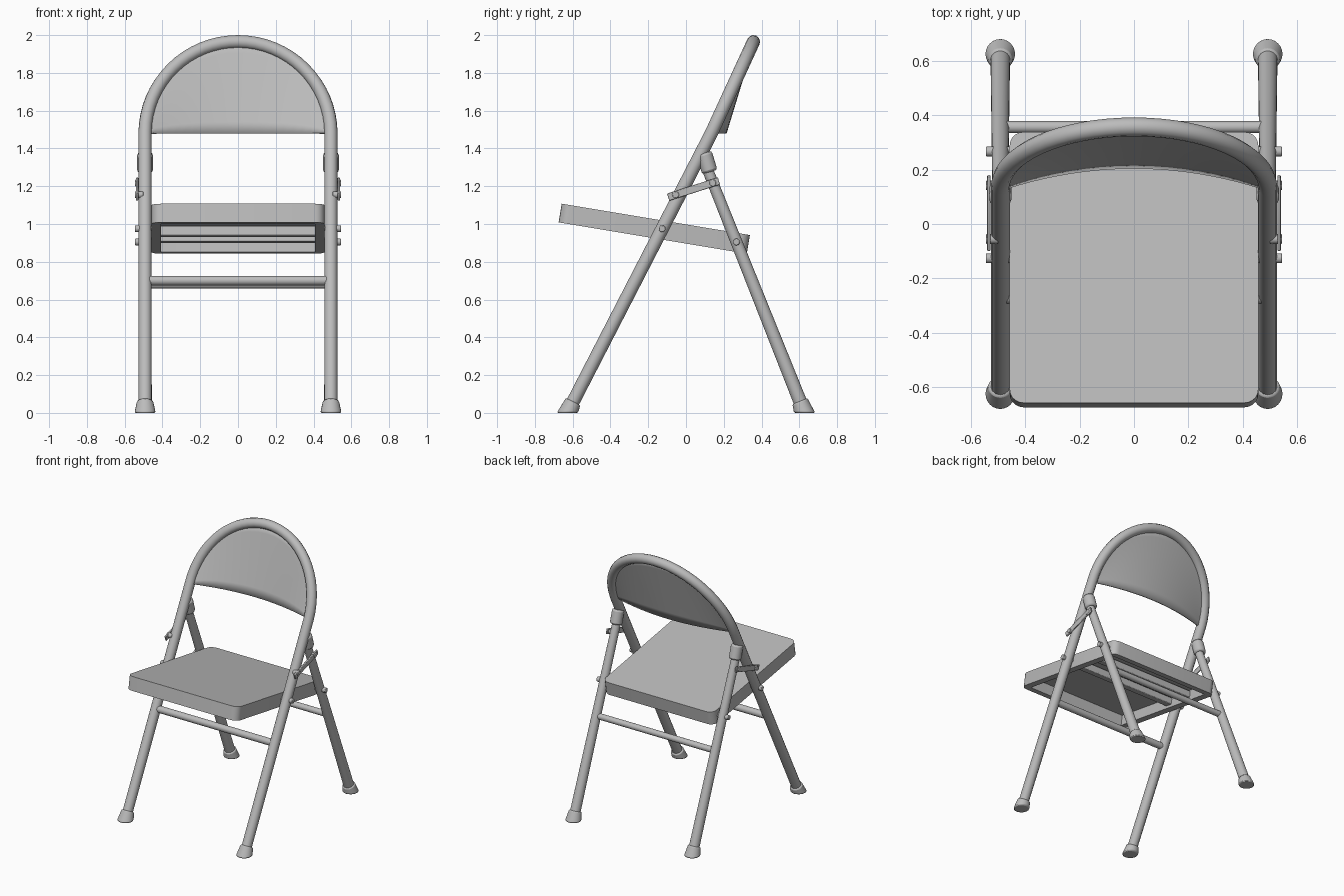
import bpy, bmesh, math
from mathutils import Vector, Matrix

cube = bpy.data.objects.get("Cube")
if cube:
    bpy.data.objects.remove(cube, do_unlink=True)

# Single painted-steel colour
steel = bpy.data.materials.new("grey_steel")
steel.use_nodes = True
GREY = (0.5, 0.5, 0.5, 1)
steel.diffuse_color = GREY
steel.node_tree.nodes["Principled BSDF"].inputs["Base Color"].default_value = GREY

SIDE_X = 0.492       # leg offset from the centre
BEND_Z = 1.48        # where the arch of the back begins
ARCH_H = 0.485
parts = []


def add_object(name, data):
    ob = bpy.data.objects.new(name, data)
    bpy.context.collection.objects.link(ob)
    data.materials.append(steel)
    parts.append(ob)
    return ob


def from_bmesh(name, bm, bevel=0, segments=2):
    bmesh.ops.recalc_face_normals(bm, faces=bm.faces)
    mesh = bpy.data.meshes.new(name)
    bm.to_mesh(mesh)
    bm.free()
    ob = add_object(name, mesh)
    if bevel:
        mod = ob.modifiers.new("bevel", 'BEVEL')
        mod.width, mod.segments = bevel, segments
        mod.limit_method, mod.angle_limit = 'ANGLE', math.radians(50)
    return ob


def rod(name, a, b, r1, r2=None, bevel=0):
    """Round bar from a to b."""
    a, b = Vector(a), Vector(b)
    axis = b - a
    matrix = Matrix.Translation((a + b) / 2) @ axis.to_track_quat('Z', 'Y').to_matrix().to_4x4()
    bm = bmesh.new()
    bmesh.ops.create_cone(bm, cap_ends=True, segments=24, radius1=r1,
                          radius2=r2 or r1, depth=axis.length, matrix=matrix)
    return from_bmesh(name, bm, bevel)


def box(name, size, matrix, bevel=0):
    bm = bmesh.new()
    bmesh.ops.create_cube(bm, size=1, matrix=matrix @ Matrix.Diagonal((*size, 1)))
    return from_bmesh(name, bm, bevel)


def foot(name, x, y, lean):
    """Rubber foot: flat on the floor, its top ring square to the leg."""
    bm = bmesh.new()
    bmesh.ops.create_cone(bm, cap_ends=True, segments=24, radius1=0.056, radius2=0.043, depth=0.065)
    tilt = Matrix.Rotation(-math.atan(lean), 4, 'X')
    for v in bm.verts:
        if v.co.z > 0:
            v.co = tilt @ Vector((v.co.x, v.co.y, 0.067))
        else:
            v.co.z = 0
        v.co += Vector((x, y, 0))
    return from_bmesh(name, bm, 0.008)


def frame_y(z):
    """Depth of the front frame at a height."""
    if z < BEND_Z:
        return 0.134 + 0.515 * (z - BEND_Z)
    return 0.134 + 0.46 * (z - BEND_Z)


def rear_y(z):
    """Depth of the rear legs at a height."""
    return 0.628 - 0.399 * z


# Front frame: both legs and the arched back in one bent tube
path = [(SIDE_X, 0.04), (SIDE_X, BEND_Z)]
for i in range(1, 32):
    t = math.pi * i / 32
    path.append((SIDE_X * math.cos(t), BEND_Z + ARCH_H * math.sin(t)))
path += [(-SIDE_X, BEND_Z), (-SIDE_X, 0.04)]
curve = bpy.data.curves.new("front_frame", 'CURVE')
curve.dimensions = '3D'
curve.bevel_depth, curve.bevel_resolution = 0.035, 4
curve.use_fill_caps = True
spline = curve.splines.new('POLY')
spline.points.add(len(path) - 1)
for p, (x, z) in zip(spline.points, path):
    p.co = (x, frame_y(z), z, 1)
frame = add_object("front_frame", curve)
bpy.ops.object.select_all(action='DESELECT')
frame.select_set(True)
bpy.context.view_layer.objects.active = frame
bpy.ops.object.convert(target='MESH')

# Curved back panel filling the arch
bm = bmesh.new()
bmesh.ops.create_grid(bm, x_segments=24, y_segments=8, size=1)
for v in bm.verts:
    x = 0.485 * math.sin(v.co.x * math.pi / 2)
    t = (v.co.y + 1) / 2
    z = BEND_Z + t * ARCH_H * math.sqrt(1 - (x / SIDE_X) ** 2)
    bow = 0.075 * max(0, 1 - (x / 0.47) ** 2) * (1 - t)
    v.co = (x, frame_y(z) + bow, z)
panel = from_bmesh("back_panel", bm)
solid = panel.modifiers.new("thickness", 'SOLIDIFY')
solid.thickness, solid.offset = 0.012, 0

# Seat: rounded pan, hollow underneath
seat_place = Matrix.Translation((0, -0.168, 0.975)) @ Matrix.Rotation(-0.165, 4, 'X')
bm = bmesh.new()
bmesh.ops.create_cube(bm, size=1, matrix=Matrix.Diagonal((0.915, 1.01, 0.1, 1)))
corners = [e for e in bm.edges if abs(e.verts[0].co.z - e.verts[1].co.z) > 0.05]
bmesh.ops.bevel(bm, geom=corners, offset=0.05, segments=5, profile=0.5, affect='EDGES')
bm.normal_update()
under = min(bm.faces, key=lambda f: f.calc_center_median().z)
bmesh.ops.inset_region(bm, faces=[under], thickness=0.05)
hollow = bmesh.ops.extrude_discrete_faces(bm, faces=[under])["faces"][0]
bmesh.ops.translate(bm, verts=hollow.verts, vec=(0, 0, 0.075))
seat = from_bmesh("seat", bm, 0.018, 3)
seat.matrix_world = seat_place

# Stiffening bars under the seat
for y in (0.06, 0.26):
    box("seat_bar", (0.83, 0.06, 0.05), seat_place @ Matrix.Translation((0, y, -0.005)), 0.006)

# Cross bars between each pair of legs
for name, y, z, r in (("front_crossbar", frame_y(0.7), 0.7, 0.025),
                      ("rear_crossbar", rear_y(0.68), 0.68, 0.022)):
    rod(name, (-SIDE_X, y, z), (SIDE_X, y, z), r)

for side, label in ((1, "left"), (-1, "right")):
    x = side * SIDE_X
    # Rear leg with its top cap
    rod(label + "_rear_leg", (x, rear_y(0.04), 0.04), (x, rear_y(1.3), 1.3), 0.036, 0.029)
    rod(label + "_leg_cap", (x, 0.126, 1.275), (x, 0.096, 1.375), 0.042, bevel=0.012)
    # Feet
    foot(label + "_front_foot", x, frame_y(0), 0.515)
    foot(label + "_rear_foot", x, rear_y(0), -0.399)
    # Flat folding link between frame and rear leg
    a, b = Vector((-0.085, 1.145)), Vector((0.165, 1.225))
    mid, span = (a + b) / 2, b - a
    turn = Matrix.Rotation(math.atan2(span.y, span.x), 4, 'X')
    box(label + "_link", (0.012, span.length + 0.02, 0.04),
        Matrix.Translation((side * 0.534, mid.x, mid.y)) @ turn, 0.004)
    # Pivot bolts: seat to frame, seat to rear leg, link ends
    bolts = ((frame_y(0.975), 0.975, 0.44), (rear_y(0.905), 0.905, 0.44),
             (-0.055, 1.155, 0.5), (0.142, 1.217, 0.48))
    for y, z, inner in bolts:
        rod(label + "_bolt", (side * inner, y, z), (side * 0.545, y, z), 0.018, bevel=0.004)

# Smooth shading with crisp edges
bpy.ops.object.select_all(action='DESELECT')
for ob in parts:
    ob.select_set(True)
bpy.context.view_layer.objects.active = frame
bpy.ops.object.shade_smooth_by_angle(angle=math.radians(35))
